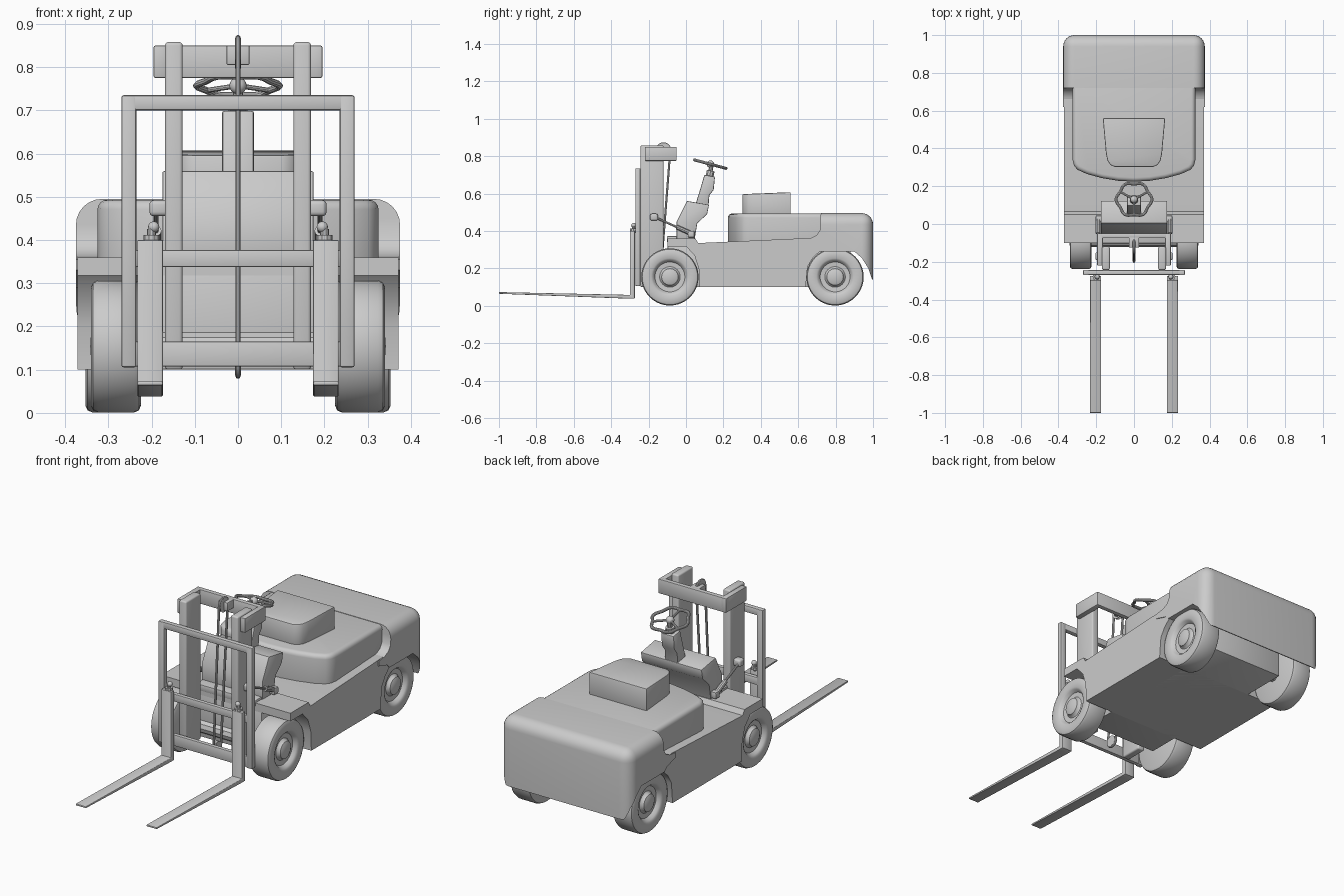
import bpy, bmesh, math
from mathutils import Vector

if "Cube" in bpy.data.objects:
    bpy.data.objects.remove(bpy.data.objects["Cube"])


def finish(ob, angle=35):
    # apply modifiers / convert curves, then smooth while keeping sharp edges
    bpy.ops.object.select_all(action='DESELECT')
    bpy.context.view_layer.objects.active = ob
    ob.select_set(True)
    bpy.ops.object.convert(target='MESH')
    bpy.ops.object.shade_smooth_by_angle(angle=math.radians(angle))
    return bpy.context.object


def link(name, bm, bevel=0, segs=3, limit=50):
    bmesh.ops.recalc_face_normals(bm, faces=bm.faces)
    me = bpy.data.meshes.new(name)
    bm.to_mesh(me)
    bm.free()
    ob = bpy.data.objects.new(name, me)
    bpy.context.collection.objects.link(ob)
    if bevel:
        m = ob.modifiers.new("bevel", 'BEVEL')
        m.width, m.segments = bevel, segs
        m.limit_method, m.angle_limit = 'ANGLE', math.radians(limit)
    return finish(ob)


def extrude(name, pts, axis, lo, hi, bevel=0, segs=3):
    # axis 'x': pts are (y, z); axis 'z': pts are (x, y)
    bm = bmesh.new()
    vs = [bm.verts.new((lo, a, b) if axis == 'x' else (a, b, lo)) for a, b in pts]
    f = bm.faces.new(vs)
    new = bmesh.ops.extrude_face_region(bm, geom=[f])['geom']
    d = Vector((hi - lo, 0, 0)) if axis == 'x' else Vector((0, 0, hi - lo))
    bmesh.ops.translate(bm, vec=d, verts=[g for g in new if isinstance(g, bmesh.types.BMVert)])
    return link(name, bm, bevel, segs)


def box(name, x, y, z, bevel=0.004, segs=2):
    return extrude(name, [(y[0], z[0]), (y[1], z[0]), (y[1], z[1]), (y[0], z[1])],
                   'x', x[0], x[1], bevel, segs)


def tube(name, pts, r, cyclic=False):
    cu = bpy.data.curves.new(name, 'CURVE')
    cu.dimensions = '3D'
    cu.bevel_depth, cu.bevel_resolution, cu.use_fill_caps = r, 3, True
    sp = cu.splines.new('POLY')
    sp.points.add(len(pts) - 1)
    for p, c in zip(sp.points, pts):
        p.co = (*c, 1)
    sp.use_cyclic_u = cyclic
    ob = bpy.data.objects.new(name, cu)
    bpy.context.collection.objects.link(ob)
    return finish(ob)


def lathe(name, prof, centre, s=1, steps=40):
    # spin an (x, radius) profile about the x axis
    bm = bmesh.new()
    vs = [bm.verts.new((x * s, r, 0)) for x, r in prof]
    es = [bm.edges.new(p) for p in zip(vs, vs[1:])]
    bmesh.ops.spin(bm, geom=vs + es, cent=(0, 0, 0), axis=(1, 0, 0),
                   angle=2 * math.pi, steps=steps)
    bmesh.ops.remove_doubles(bm, verts=bm.verts, dist=1e-4)
    bmesh.ops.translate(bm, vec=centre, verts=bm.verts)
    return link(name, bm)


def ball(name, c, r):
    n = 8
    prof = [(-r * math.cos(math.pi * i / n), r * math.sin(math.pi * i / n)) for i in range(n + 1)]
    return lathe(name, prof, c, 1, 16)


# chassis: outer side profile with fender and wheel arches, plus narrower core
extrude("chassis", [(-.10, .318), (-.10, .36), (.05, .36), (.065, .335), (.66, .362), (.71, .36),
                    (.72, .295), (.68, .258), (.65, .21), (.64, .10), (.072, .10), (.068, .2),
                    (.045, .27), (0, .318)], 'x', -.371, .371)
box("chassis_core", (-.205, .205), (-.098, .88), (.10, .332))

# counterweight: rounded block trimmed to the side profile
weight = box("counterweight", (-.375, .375), (.45, 1.0), (-.1, .495), .06, 6)
cutter = extrude("counterweight_trim", [
    (.62, .33), (.62, .355), (.67, .363), (.70, .378), (.717, .405), (.725, .6), (1.1, .6), (1.1, .14),
    (.995, .14), (.975, .2), (.94, .255), (.9, .29), (.71, .29), (.69, .31)], 'x', -.5, .5)
cutter.hide_render = True
mod = weight.modifiers.new("trim", 'BOOLEAN')
mod.operation, mod.solver, mod.object = 'INTERSECT', 'EXACT', cutter
finish(weight)
bpy.data.objects.remove(cutter)

# hood with bowed front, and seat
half = [(.325, .76), (.325, .34), (.318, .31), (.30, .288), (.25, .265), (.17, .243), (.085, .229)]
extrude("hood", half + [(0, .224)] + [(-x, y) for x, y in reversed(half)], 'z', .30, .493, .022, 4)
half = [(.165, .56), (.148, .37), (.14, .335), (.125, .313), (.10, .302)]
seat = extrude("seat", half + [(-x, y) for x, y in reversed(half)], 'z', .47, .603, .006, 2)
for v in seat.data.vertices:
    if v.co.z > .55:
        v.co.z += (v.co.y - .46) * .04

# dashboard and steering
box("floor_plate", (-.17, .17), (-.102, .04), (.34, .372))
extrude("dashboard", [(-.05, .35), (-.05, .45), (.005, .56), (.123, .54), (.113, .49), (.06, .44),
                      (.045, .35)], 'x', -.175, .175, .004, 2)
extrude("steering_column", [(.05, .54), (.075, .62), (.098, .70), (.155, .69), (.148, .62),
                            (.125, .59), (.12, .53)], 'x', -.037, .037, .006, 2)
tube("steering_boot", [(0, .126, .69), (0, .132, .722)], .022)
tube("steering_shaft", [(0, .126, .69), (0, .137, .757)], .012)
tilt = math.radians(-15)


def on_wheel(r, a):
    y = r * math.sin(a)
    return (r * math.cos(a), .13 + y * math.cos(tilt), .757 + y * math.sin(tilt))


tube("steering_wheel", [on_wheel(.09 + .006 * math.cos(6 * a), a)
                        for a in [math.tau * i / 36 for i in range(36)]], .008, True)
for i in range(3):
    tube("steering_spoke", [on_wheel(0, 0), on_wheel(.09, math.radians(-90 + 120 * i))], .006)
ball("steering_hub", (0, .13, .757), .02)

# wheels and axles
prof = [(-.058, 0), (-.058, .135), (-.053, .148), (-.042, .153), (.042, .153), (.053, .148),
        (.058, .138), (.058, .10), (.052, .09), (.036, .08), (.034, .055), (.04, .048),
        (.052, .044), (.058, .03), (.06, 0)]
for nm, y, x in (("front", -.086, .282), ("rear", .797, .295)):
    for s in (-1, 1):
        lathe(nm + "_wheel", prof, (s * x, y, .154), s)
    tube(nm + "_axle", [(-x, y, .154), (x, y, .154)], .035)

# mast, forks and tilt cylinders, one of each per side
for s in (-1, 1):
    def sx(a, b):
        return sorted((s * a, s * b))
    box("mast_upright", sx(.128, .169), (-.243, -.12), (.10, .858), .008, 3)
    box("mast_top_flange", sx(.165, .195), (-.22, -.05), (.775, .85))
    box("carriage_upright", sx(.235, .27), (-.271, -.243), (.105, .735), .006)
    extrude("fork", [(-1, .073), (-1, .064), (-.31, .038), (-.274, .038), (-.274, .40),
                     (-.299, .40), (-.299, .058)], 'x', *sx(.174, .233), .003, 2)
    tube("fork_pin", [(s * .2, -.28, .39), (s * .2, -.28, .425)], .01)
    tube("fork_pin_collar", [(s * .2, -.28, .40), (s * .2, -.28, .412)], .019)
    ball("fork_pin_knob", (s * .195, -.28, .43), .013)
    box("tilt_bracket", sx(.16, .205), (-.192, -.15), (.455, .492), .01, 3)
    tube("tilt_rod", [(s * .19, -.17, .475), (s * .19, .03, .385)], .006)
    tube("tilt_cylinder", [(s * .19, -.05, .421), (s * .19, .03, .385)], .013)
    box("tilt_mount", sx(.17, .203), (.01, .045), (.365, .40), .006)

# mast cross beam and carriage cross bars
box("mast_cross_beam", (-.195, .195), (-.075, -.05), (.775, .85))
box("carriage_top_bar", (-.268, .268), (-.27, -.244), (.70, .735), .005)
box("carriage_middle_bar", (-.25, .25), (-.268, -.246), (.337, .377))
box("carriage_bottom_bar", (-.25, .25), (-.268, -.246), (.107, .165))

# lift chain running over top and bottom pulleys
box("pulley_bracket", (-.027, .027), (-.125, -.06), (.805, .85))
disc = [(-.007, 0), (-.007, .036), (0, .03), (.007, .036), (.007, 0)]
lathe("top_pulley", disc, (0, -.12, .832), 1, 24)
lathe("bottom_pulley", [(x, r * .8) for x, r in disc], (0, -.17, .115), 1, 24)
arc = [math.pi * i / 10 for i in range(11)]
tube("lift_chain", [(0, -.12 + .036 * math.cos(a), .832 + .036 * math.sin(a)) for a in arc]
     + [(0, -.17 - .03 * math.cos(a), .115 - .03 * math.sin(a)) for a in arc], .006, True)
